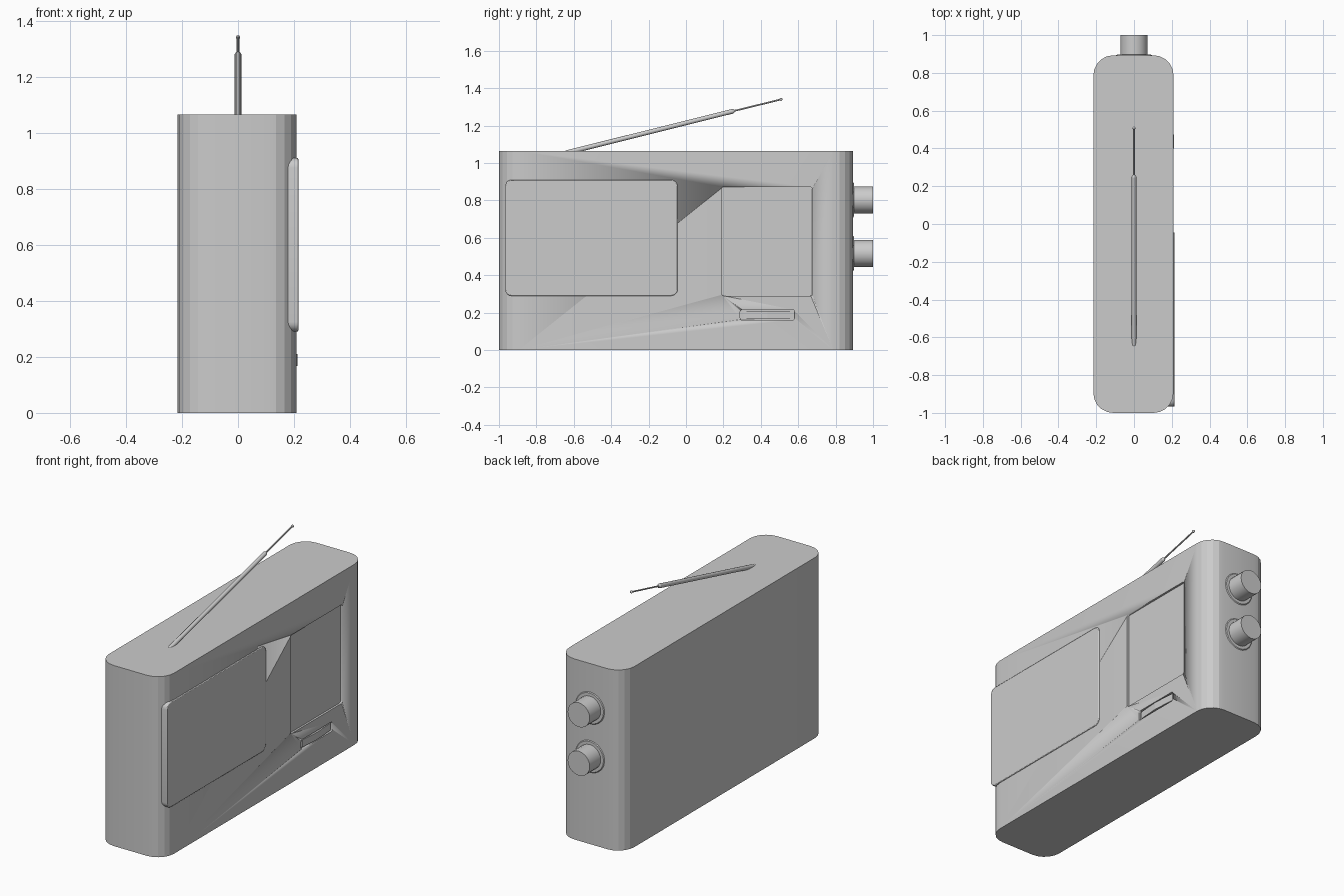
import bpy, bmesh, math
from mathutils import Vector, Matrix

cube = bpy.data.objects.get("Cube")
if cube:
    bpy.data.objects.remove(cube, do_unlink=True)

grey = bpy.data.materials.new("light_grey")
grey.use_nodes = True
grey.diffuse_color = (0.6, 0.6, 0.6, 1)
grey.node_tree.nodes["Principled BSDF"].inputs["Base Color"].default_value = (0.6, 0.6, 0.6, 1)


def finish(name, bm, angle=30):
    bmesh.ops.recalc_face_normals(bm, faces=bm.faces)
    mesh = bpy.data.meshes.new(name)
    bm.to_mesh(mesh)
    bm.free()
    mesh.materials.append(grey)
    ob = bpy.data.objects.new(name, mesh)
    bpy.context.collection.objects.link(ob)
    if angle:
        bpy.ops.object.select_all(action='DESELECT')
        ob.select_set(True)
        bpy.context.view_layer.objects.active = ob
        bpy.ops.object.shade_smooth_by_angle(angle=math.radians(angle))
    return ob


def rounded_slab(name, place, u0, u1, v0, v1, depth0, depth1, r, steps=5, angle=30):
    """Rounded rectangle in (u, v) extruded from depth0 to depth1; place maps (u, v, d) to xyz."""
    bm = bmesh.new()
    corners = [(u1 - r, v1 - r), (u0 + r, v1 - r), (u0 + r, v0 + r), (u1 - r, v0 + r)]
    outline = []
    for i, (cu, cv) in enumerate(corners):
        for s in range(steps + 1):
            a = math.pi / 2 * (i + s / steps)
            outline.append((cu + r * math.cos(a), cv + r * math.sin(a)))
    low, high = [[bm.verts.new(place(u, v, d)) for u, v in outline] for d in (depth0, depth1)]
    bm.faces.new(low)
    bm.faces.new(high)
    for i in range(len(outline)):
        j = (i + 1) % len(outline)
        bm.faces.new((low[i], low[j], high[j], high[i]))
    return finish(name, bm, angle)


def upright(u, v, d):
    return (u, v, d)


def sideways(u, v, d):
    return (d, u, v)


def rod(name, start, end, r0, r1, sides=12):
    start, end = Vector(start), Vector(end)
    line = end - start
    bm = bmesh.new()
    turn = line.to_track_quat('Z', 'Y').to_matrix().to_4x4()
    bmesh.ops.create_cone(bm, cap_ends=True, segments=sides, radius1=r0, radius2=r1,
                          depth=line.length,
                          matrix=Matrix.Translation((start + end) / 2) @ turn)
    return finish(name, bm, 40)


# Case with rounded upright corners
FACE = 0.209
case = rounded_slab("case", upright, -0.215, FACE, -1, 0.893, 0, 1.065, 0.105, 5, 0)

# Recesses for the dial window and the rocker switch
for name, y0, y1, z0, z1, depth, r in (
        ("dial_cutter", 0.19, 0.675, 0.29, 0.872, 0.012, 0.012),
        ("switch_cutter", 0.29, 0.58, 0.16, 0.217, 0.012, 0.012)):
    cutter = rounded_slab(name, sideways, y0, y1, z0, z1, FACE - depth, FACE + 0.1, r)
    cutter.hide_render = True
    cutter.hide_set(True)
    cut = case.modifiers.new(name, 'BOOLEAN')
    cut.operation = 'DIFFERENCE'
    cut.solver = 'EXACT'
    cut.object = cutter
bpy.context.view_layer.objects.active = case
case.select_set(True)
bpy.ops.object.shade_smooth_by_angle(angle=math.radians(10))

# Raised speaker panel that meets the front corner
panel = rounded_slab("speaker_panel", sideways, -0.967, -0.045, 0.29, 0.91, 0.15, 0.215, 0.035)
bevel = panel.modifiers.new("soft_edge", 'BEVEL')
bevel.width = 0.004
bevel.segments = 2
bevel.limit_method = 'ANGLE'

# Rocker switch: two halves sloping up to the middle
bm = bmesh.new()
rows = [[bm.verts.new((x, y, z)) for x, y in
         ((0.19, 0.308), (0.19, 0.435), (0.19, 0.572), (0.204, 0.572), (0.213, 0.435), (0.204, 0.308))]
        for z in (0.167, 0.21)]
bm.faces.new(rows[0])
bm.faces.new(rows[1])
for i in range(6):
    j = (i + 1) % 6
    bm.faces.new((rows[0][i], rows[0][j], rows[1][j], rows[1][i]))
finish("rocker_switch", bm, 0)

# Two control knobs with shallow collars on the back end
for name, z in (("lower", 0.517), ("upper", 0.803)):
    rod(name + "_knob_collar", (0, 0.88, z), (0, 0.897, z), 0.11, 0.09, 20)
    rod(name + "_knob", (0, 0.885, z), (0, 1, z), 0.072, 0.072, 20)

# Telescopic aerial: thick sleeve, tapered ends, thin section, tip
low, top, tip = Vector((0, -0.64, 1.055)), Vector((0, 0.25, 1.277)), Vector((0, 0.508, 1.34))
along = (top - low).normalized()
rod("aerial_sleeve", low, top, 0.0125, 0.0125)
rod("aerial_sleeve_foot", low - along * 0.012, low, 0.006, 0.0125)
rod("aerial_sleeve_end", top, top + along * 0.012, 0.0125, 0.006)
rod("aerial_thin_section", top, tip, 0.0045, 0.0045, 8)
bm = bmesh.new()
bmesh.ops.create_uvsphere(bm, u_segments=10, v_segments=8, radius=0.008,
                          matrix=Matrix.Translation(tip))
finish("aerial_tip", bm, 60)
